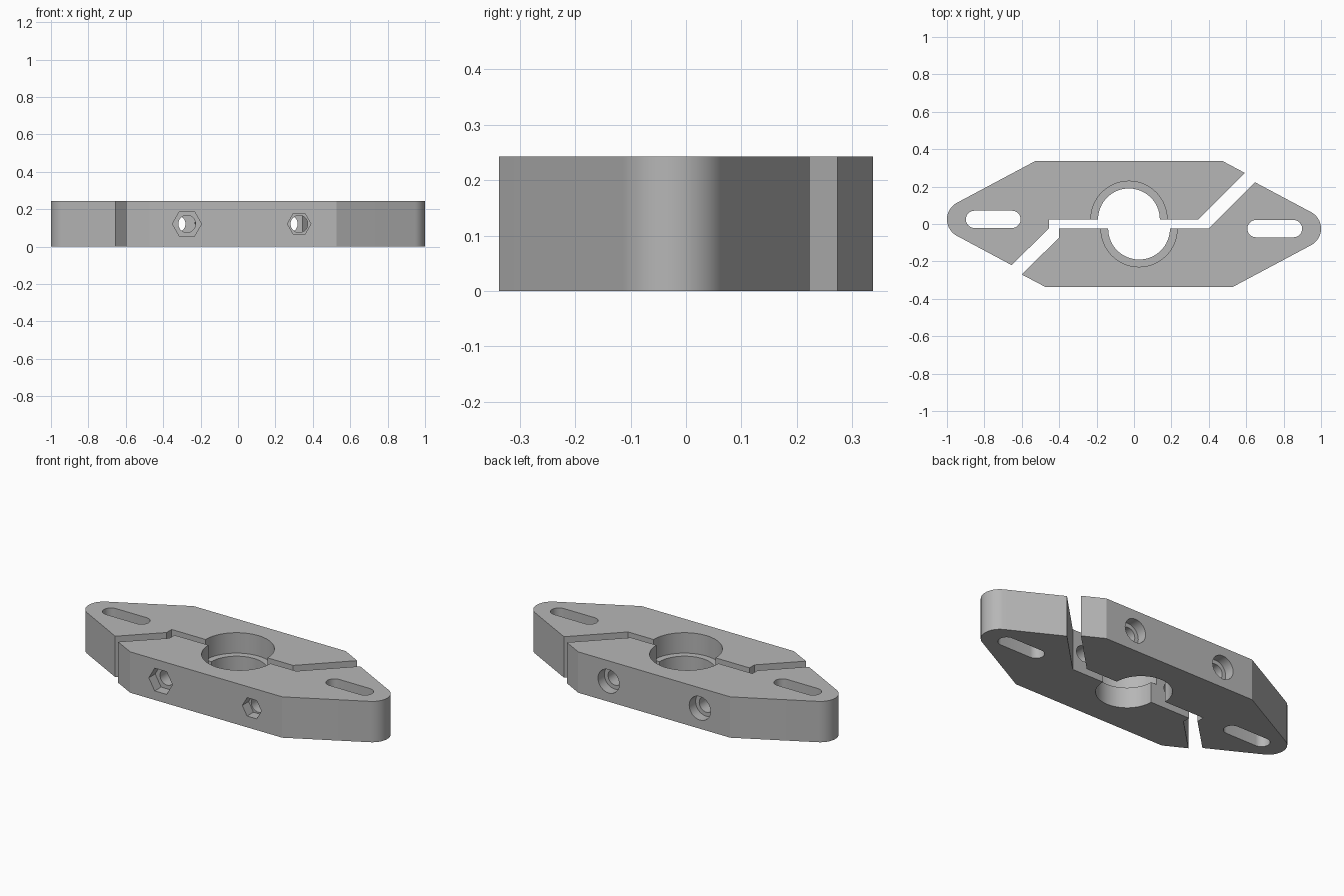
import bpy, bmesh
from math import cos, sin, radians
from mathutils import Matrix, Vector

if "Cube" in bpy.data.objects:
    bpy.data.objects.remove(bpy.data.objects["Cube"], do_unlink=True)

HEIGHT = 0.243
MID = HEIGHT / 2
EDGE = 0.312            # half width of the plate
SHIFT = Vector((0.027, -0.025, 0))   # how far each half is pulled apart

grey = bpy.data.materials.new("plain grey")
grey.use_nodes = True
grey.diffuse_color = (0.47, 0.47, 0.47, 1)
grey.node_tree.nodes["Principled BSDF"].inputs["Base Color"].default_value = grey.diffuse_color


def arc(x, y, r, start, end, steps):
    angles = [radians(start + (end - start) * i / steps) for i in range(steps + 1)]
    return [(x + r * cos(a), y + r * sin(a)) for a in angles]


def prism(name, outline, z0, z1, matrix=None):
    """Straight extrusion of a flat outline."""
    bm = bmesh.new()
    base = bm.faces.new([bm.verts.new((x, y, z0)) for x, y in outline])
    top = bmesh.ops.extrude_face_region(bm, geom=[base])["geom"]
    verts = [v for v in top if isinstance(v, bmesh.types.BMVert)]
    bmesh.ops.translate(bm, verts=verts, vec=(0, 0, z1 - z0))
    if matrix:
        bm.transform(matrix)
    bmesh.ops.recalc_face_normals(bm, faces=bm.faces)
    mesh = bpy.data.meshes.new(name)
    bm.to_mesh(mesh)
    bm.free()
    mesh.materials.append(grey)
    obj = bpy.data.objects.new(name, mesh)
    bpy.context.collection.objects.link(obj)
    return obj


def drill(r, n, z0, z1):
    """Vertical round or hexagonal cutter on the centre line."""
    return prism("cutter", arc(0, 0, r, 0, 360 - 360 / n, n - 1), z0, z1)


def cross_drill(x, r, n, y0, y1):
    """Cutter along y at bolt height."""
    turn = Matrix.Translation((x, 0, MID)) @ Matrix.Rotation(radians(90), 4, "X")
    return prism("cutter", arc(0, 0, r, 0, 360 - 360 / n, n - 1), -y1, -y0, turn)


def cut(body, cutter):
    cutter.hide_render = True
    mod = body.modifiers.new("cut", "BOOLEAN")
    mod.operation = "DIFFERENCE"
    mod.solver = "EXACT"
    mod.object = cutter
    bpy.context.view_layer.objects.active = body
    bpy.ops.object.modifier_apply(modifier=mod.name)
    bpy.data.objects.remove(cutter, do_unlink=True)


# Stepped split line shared by both halves, left end to right end
split = [(-0.627, -0.245), (-0.427, -0.047), (-0.427, 0), (0.372, 0), (0.62, 0.248)]

for side, name in ((1, "front_clamp_half"), (-1, "back_clamp_half")):
    # Outer edge: rounded nose and the long flat side
    nose = arc(0.873, 0, 0.1, 62, -62, 24)
    outer = nose + [(0.5, -EDGE), (-0.5, -EDGE)]
    if side == 1:
        outline = split + outer
    else:
        outline = split[::-1] + [(-x, -y) for x, y in outer]
    half = prism(name, outline, 0, HEIGHT)

    # Bore with a wider recess in its upper part
    cut(half, drill(0.165, 64, -0.1, HEIGHT + 0.1))
    cut(half, drill(0.204, 64, MID, HEIGHT + 0.1))

    # Mounting slot
    slot = arc(0.826, 0, 0.046, -90, 90, 16) + arc(0.625, 0, 0.046, 90, 270, 16)
    cut(half, prism("cutter", [(side * x, side * y) for x, y in slot], -0.1, HEIGHT + 0.1))

    # Bolt holes: nut pockets at the front, round head recesses at the back
    for x, nut in ((-0.3, 0.078), (0.3, 0.063)):
        cut(half, cross_drill(x, 0.046, 32, -0.5, 0.5))
        if side == 1:
            cut(half, cross_drill(x, nut, 6, -0.5, -EDGE + 0.06))
        else:
            cut(half, cross_drill(x, 0.07, 32, EDGE - 0.06, 0.5))

    half.location = SHIFT * side
    bpy.ops.object.select_all(action="DESELECT")
    half.select_set(True)
    bpy.context.view_layer.objects.active = half
    bpy.ops.object.shade_smooth_by_angle(angle=radians(25))
